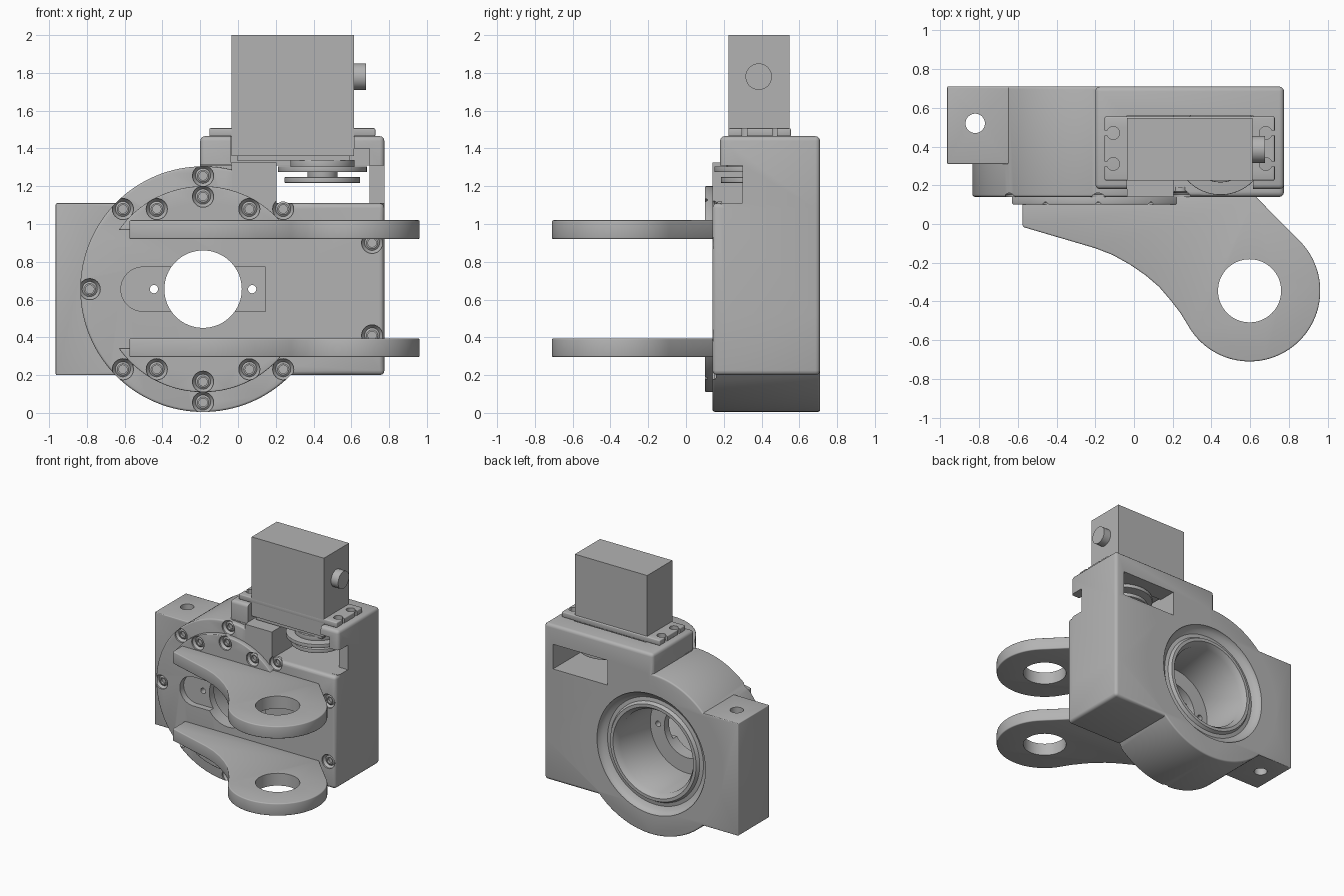
import bpy, bmesh
from math import pi, sin, cos, radians
from mathutils import Matrix, Vector

cube = bpy.data.objects.get("Cube")
if cube:
    bpy.data.objects.remove(cube, do_unlink=True)

grey = bpy.data.materials.new("plain grey")
grey.use_nodes = True
COL = (0.45, 0.45, 0.45, 1)
grey.diffuse_color = COL
grey.node_tree.nodes["Principled BSDF"].inputs["Base Color"].default_value = COL

CX, CZ = -0.185, 0.655      # main bore axis
FRONT, BACK = 0.14, 0.71    # housing depth


def finish(name, bm, bevel=0.0):
    bmesh.ops.recalc_face_normals(bm, faces=bm.faces)
    if bevel:
        sharp = [e for e in bm.edges if e.calc_face_angle(0) > radians(40)]
        bmesh.ops.bevel(bm, geom=sharp, offset=bevel, segments=3,
                        profile=0.5, affect='EDGES', clamp_overlap=True)
    me = bpy.data.meshes.new(name)
    bm.to_mesh(me)
    bm.free()
    ob = bpy.data.objects.new(name, me)
    me.materials.append(grey)
    bpy.context.collection.objects.link(ob)
    return ob


def box(name, x, y, z, bevel=0.0):
    bm = bmesh.new()
    bmesh.ops.create_cube(bm, size=1)
    for v in bm.verts:
        v.co = Vector([a + (b - a) * (c + 0.5) for (a, b), c in zip((x, y, z), v.co)])
    return finish(name, bm, bevel)


def prism(name, pts, axis, lo, hi, bevel=0.0):
    """Extrude an outline: (x, z) along y, (x, y) along z or (y, z) along x."""
    place = {'x': lambda a, b, h: (h, a, b), 'y': lambda a, b, h: (a, h, b),
             'z': lambda a, b, h: (a, b, h)}[axis]
    bm = bmesh.new()
    face = bm.faces.new([bm.verts.new(place(a, b, lo)) for a, b in pts])
    ext = bmesh.ops.extrude_face_region(bm, geom=[face])
    shift = Vector(place(0, 0, hi - lo))
    bmesh.ops.translate(bm, vec=shift,
                        verts=[g for g in ext["geom"] if isinstance(g, bmesh.types.BMVert)])
    return finish(name, bm, bevel)


def arc(cx, cy, r, a0=0, a1=360, n=64):
    full = abs(a1 - a0) == 360
    steps = n if full else n - 1
    return [(cx + r * cos(radians(a0 + (a1 - a0) * i / steps)),
             cy + r * sin(radians(a0 + (a1 - a0) * i / steps))) for i in range(n)]


def disc(name, axis, a, b, r, lo, hi, bevel=0.0, n=64):
    return prism(name, arc(a, b, r, n=n), axis, lo, hi, bevel)


def lathe(name, x, z, profile, n=64):
    """Turn a closed (radius, y) profile about an axis along y."""
    bm = bmesh.new()
    rings = [[bm.verts.new((x + r * cos(2 * pi * i / n), y, z + r * sin(2 * pi * i / n)))
              for i in range(n)] for r, y in profile]
    for p, q in zip(rings, rings[1:]):
        for i in range(n):
            bm.faces.new((p[i], p[(i + 1) % n], q[(i + 1) % n], q[i]))
    bm.faces.new(rings[0])
    bm.faces.new(rings[-1])
    return finish(name, bm)


def combine(ob, other, op='DIFFERENCE'):
    mod = ob.modifiers.new("cut", 'BOOLEAN')
    mod.operation, mod.solver, mod.object = op, 'EXACT', other
    bpy.context.view_layer.objects.active = ob
    bpy.ops.object.modifier_apply(modifier=mod.name)
    bpy.data.objects.remove(other, do_unlink=True)


def screw(ob, x, z, y):
    """Countersunk hole with a socket-head screw in it."""
    combine(ob, lathe("cutter", x, z, [(0.056, y - 0.02), (0.056, y + 0.012), (0.036, y + 0.04)], 24))
    lathe("screw", x, z, [(0.04, y + 0.05), (0.04, y + 0.028), (0.03, y + 0.02),
                          (0.022, y + 0.02), (0.022, y + 0.045)], 24)


# Housing: round drum, square side, clamp block and servo mount
housing = disc("housing", 'y', CX, CZ, 0.65, FRONT, BACK, 0.012, 128)
for part in (
    box("side", (-0.1, 0.775), (FRONT, BACK), (0.2, 1.11), 0.025),
    box("mount", (-0.2, 0.775), (0.18, BACK), (0.5, 1.465), 0.025),
    box("mount_front", (-0.035, 0.205), (FRONT, 0.4), (0.9, 1.325)),
    box("clamp", (-0.965, -0.3), (0.31, BACK), (0.2, 1.11), 0.006),
):
    combine(housing, part, 'UNION')

# Servo pocket, gear window, side notch and clamp bolt hole
for cutter in (
    box("c", (-0.037, 0.615), (0.0, 0.56), (1.325, 2)),
    box("c", (0.205, 0.695), (0.0, 0.56), (1.11, 1.4)),
    box("c", (0.205, 0.695), (0.5, 0.9), (1.11, 1.31)),
    box("c", (0.6, 0.9), (0.0, 0.3), (1.111, 1.31)),
    box("c", (-0.3, -0.036), (0.0, 0.3), (1.31, 1.312)),
    disc("c", 'z', -0.82, 0.52, 0.05, 0, 1.4, n=32),
    # Bearing bore with a dished rim at the back
    lathe("c", CX, CZ, [(0.33, 0.25), (0.33, 0.64), (0.36, 0.685), (0.385, 0.685),
                        (0.40, 0.66), (0.43, 0.655), (0.46, 0.67), (0.485, 0.70),
                        (0.49, 0.75)], 96),
    disc("c", 'y', CX, CZ, 0.205, 0, 0.5),
    # Round-ended slot in the front face
    prism("c", arc(-0.503, CZ, 0.117, 90, 270, 24) + [(0.145, 0.538), (0.145, 0.772)],
          'y', 0, 0.19),
    disc("c", 'y', CX - 0.26, CZ, 0.022, 0, 0.5, n=20),
    disc("c", 'y', CX + 0.26, CZ, 0.022, 0, 0.5, n=20),
):
    combine(housing, cutter)
for deg in range(45, 316, 45):
    screw(housing, CX + 0.6 * cos(radians(deg)), CZ + 0.6 * sin(radians(deg)), FRONT)
for z in (0.41, 0.90):
    screw(housing, 0.71, z, FRONT)

# Two brackets: segment flange bolted to the drum, arm with a pivot hole
arm_outline = ([(-0.575, 0.145), (-0.575, -0.015), (-0.2, -0.125), (-0.11, -0.16),
                (-0.02, -0.21), (0.06, -0.265), (0.13, -0.325), (0.19, -0.395), (0.24, -0.46)]
               + arc(0.597, -0.345, 0.365, 209, 404, 48) + [(0.625, 0.145)])
for label, side, z0 in (("lower", -1, 0.295), ("upper", 1, 0.92)):
    arm = prism(label + "_arm", arm_outline, 'z', z0, z0 + 0.1, 0.008)
    combine(arm, disc("c", 'z', 0.597, -0.345, 0.163, 0, 1.5))
    flange = prism(label + "_flange",
                   [(x, CZ + side * z) for x, z in arc(CX, 0, 0.545, 35, 145, 48)],
                   'y', 0.1, 0.145, 0.006)
    for deg in (60, 90, 120):
        screw(flange, CX + 0.49 * cos(radians(deg)), CZ + side * 0.49 * sin(radians(deg)), 0.1)

# Servo: case, mounting ears, cable boss
box("servo_case", (-0.035, 0.613), (0.225, 0.547), (1.36, 2.0))
box("servo_base", (-0.005, 0.59), (0.235, 0.537), (1.335, 1.365))
ears = box("servo_ears", (-0.152, 0.727), (0.225, 0.555), (1.463, 1.507), 0.008)
for x, end in ((-0.108, -0.2), (0.68, 0.8)):
    for y in (0.31, 0.47):
        combine(ears, disc("c", 'z', x, y, 0.033, 1.4, 1.6, n=24))
        combine(ears, box("c", tuple(sorted((x, end))), (y - 0.013, y + 0.013), (1.4, 1.6)))
disc("cable_boss", 'x', 0.385, 1.78, 0.07, 0.6, 0.677, n=32)

# Output shaft with its discs
for name, r, lo, hi in (("gear_cover", 0.17, 1.30, 1.34), ("output_plate", 0.235, 1.275, 1.305),
                        ("output_hub", 0.08, 1.24, 1.34), ("output_horn", 0.2, 1.218, 1.248)):
    disc(name, 'z', 0.447, 0.385, r, lo, hi, 0.003)

# Smooth round surfaces, keep hard edges
bpy.ops.object.select_all(action='DESELECT')
for ob in bpy.context.collection.objects:
    if ob.type == 'MESH' and ob.data.materials and ob.data.materials[0] == grey:
        ob.select_set(True)
        bpy.context.view_layer.objects.active = ob
bpy.ops.object.shade_smooth_by_angle(angle=radians(35))
